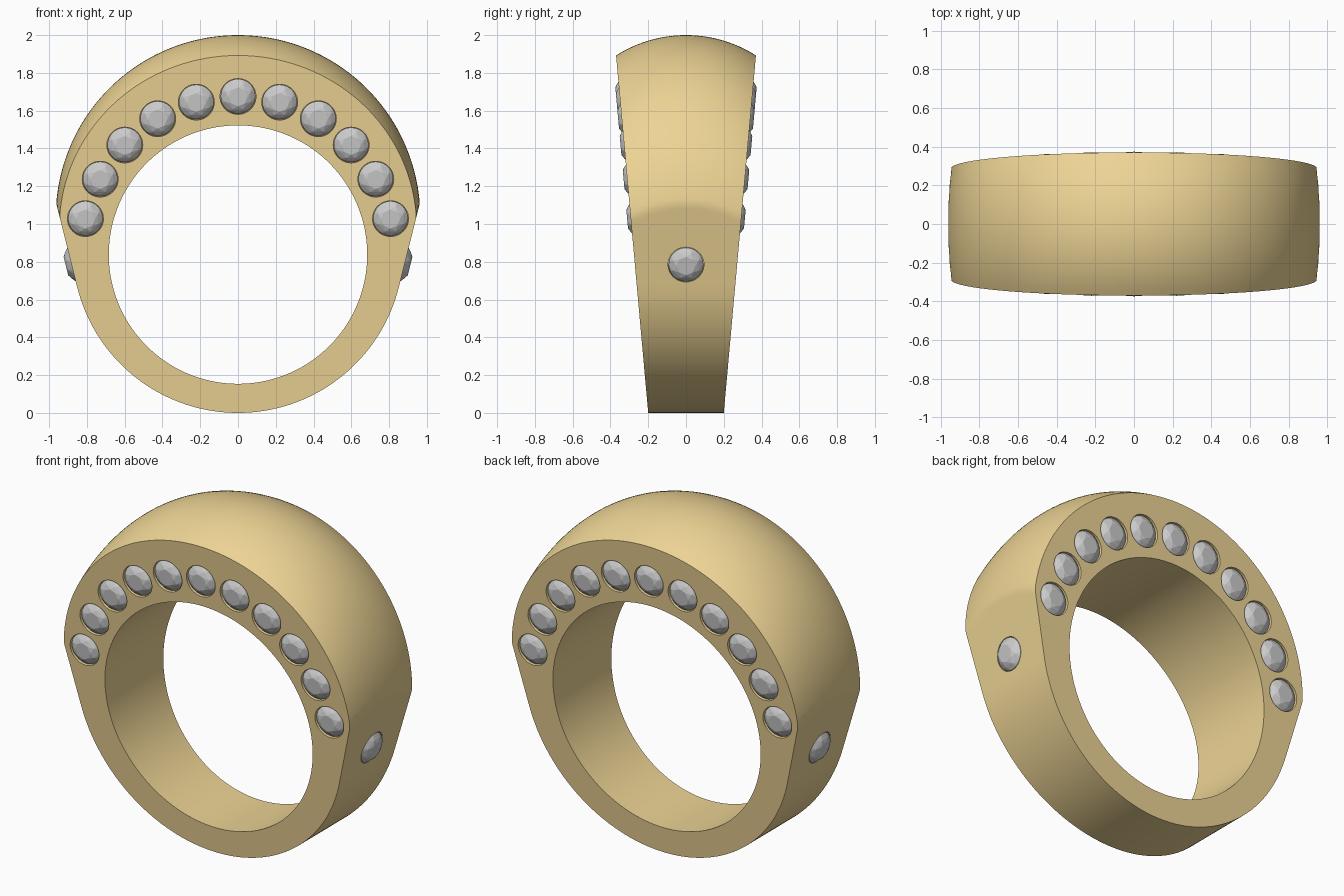
import bpy, bmesh
from math import sin, cos, pi, sqrt, radians
from mathutils import Vector, Matrix

if "Cube" in bpy.data.objects:
    bpy.data.objects.remove(bpy.data.objects["Cube"])

BORE_Z, BORE_R = 0.838, 0.684      # finger hole
BASE_R = 0.877                     # lower outer circle
NX, NZ, ND = 0.97, -0.243, 0.664   # flat shoulder plane
SEGS, COLS = 256, 24


def half_width(z):
    return 0.2 + 0.09 * z


def hit_circle(dx, dz, cz, r):
    b = dz * (BORE_Z - cz)
    return -b + sqrt(b * b - (BORE_Z - cz) ** 2 + r * r)


def outer_point(a, v):
    """Point on the outside at angle a, v = -1..1 across the band."""
    dx, dz = sin(a), cos(a)
    t = hit_circle(dx, dz, BASE_R, BASE_R)
    if BORE_Z + t * dz > 0.664:
        den = NX * abs(dx) + NZ * dz
        t = (ND - NZ * BORE_Z) / den if den > 0.05 else 9.0
    base, z = t, 1.2
    for _ in range(10):
        y = v * half_width(z)
        drop = 0.69 - sqrt(0.69 ** 2 - y * y)
        cz = 1.035 - 0.7 * drop
        t = hit_circle(dx, dz, cz, 0.965 - 0.3 * drop)
        if BORE_Z + t * dz < cz:
            t = 9.0
        t = min(t, base)
        z = BORE_Z + t * dz
    return (t * dx, v * half_width(z), z)


def finish(bm, name, mat=None):
    bmesh.ops.recalc_face_normals(bm, faces=bm.faces[:])
    me = bpy.data.meshes.new(name)
    bm.to_mesh(me)
    bm.free()
    ob = bpy.data.objects.new(name, me)
    bpy.context.collection.objects.link(ob)
    if mat:
        me.materials.append(mat)
    return ob


gold = bpy.data.materials.new("gold")
gold.diffuse_color = (0.85, 0.66, 0.30, 1)
gold.use_nodes = True
gold.node_tree.nodes["Principled BSDF"].inputs["Base Color"].default_value = gold.diffuse_color

# Band: closed cross-sections lofted round the finger hole
bm = bmesh.new()
rings = []
for i in range(SEGS):
    a = 2 * pi * i / SEGS
    pts = [outer_point(a, -1 + 2 * j / COLS) for j in range(COLS + 1)]
    x, z = BORE_R * sin(a), BORE_Z + BORE_R * cos(a)
    pts += [(x, half_width(z), z), (x, -half_width(z), z)]
    rings.append([bm.verts.new(p) for p in pts])
for i in range(SEGS):
    p, q = rings[i], rings[(i + 1) % SEGS]
    for j in range(len(p)):
        k = (j + 1) % len(p)
        bm.faces.new((p[j], p[k], q[k], q[j]))
band = finish(bm, "ring_band", gold)

# Gem placements: (name, surface point, outward normal, sink depth)
spots = []
for side, label in ((-1, "front"), (1, "back")):
    for i in range(-5, 6):
        a = radians(15.45 * i)
        x, z = 0.828 * sin(a), 0.845 + 0.83 * cos(a)
        spots.append((f"{label}_gem_{i + 6}", Vector((x, side * half_width(z), z)),
                      Vector((0, side, -0.09)).normalized(), 0.012))
for side, label in ((-1, "left"), (1, "right")):
    spots.append((f"{label}_shoulder_gem", Vector((side * (ND - NZ * 0.785) / NX, 0, 0.785)),
                  Vector((side * NX, 0, NZ)).normalized(), 0.0))


def frame(pos, n):
    return Matrix.Translation(pos) @ n.to_track_quat('Z', 'Y').to_matrix().to_4x4()


# Gem seats cut into the band
bm = bmesh.new()
for _, pos, n, _ in spots:
    bmesh.ops.create_cone(bm, cap_ends=True, segments=40, radius1=0.095, radius2=0.095,
                          depth=0.08, matrix=frame(pos, n))
cutter = finish(bm, "seat_cutter")
cutter.hide_render = True
mod = band.modifiers.new("seats", 'BOOLEAN')
mod.operation = 'DIFFERENCE'
mod.solver = 'EXACT'
mod.object = cutter
bpy.context.view_layer.objects.active = band
band.select_set(True)
bpy.ops.object.modifier_apply(modifier="seats")
bpy.data.objects.remove(cutter)
bpy.ops.object.shade_smooth_by_angle(angle=radians(25))

# Faceted gem: hull of table, crown, girdle and culet
bm = bmesh.new()
for count, r, z, off in ((8, 0.05, 0.031, 0), (8, 0.073, 0.02, pi / 8),
                         (32, 0.092, 0, 0), (32, 0.092, -0.006, 0)):
    for i in range(count):
        a = 2 * pi * i / count + off
        bm.verts.new((r * cos(a), r * sin(a), z))
bm.verts.new((0, 0, -0.07))
bmesh.ops.convex_hull(bm, input=bm.verts[:])
bmesh.ops.dissolve_limit(bm, angle_limit=0.01, verts=bm.verts[:], edges=bm.edges[:])
gem = finish(bm, "gem_master")
for name, pos, n, sink in spots:
    ob = bpy.data.objects.new(name, gem.data)
    bpy.context.collection.objects.link(ob)
    ob.matrix_world = frame(pos - n * sink, n)
bpy.data.objects.remove(gem)
